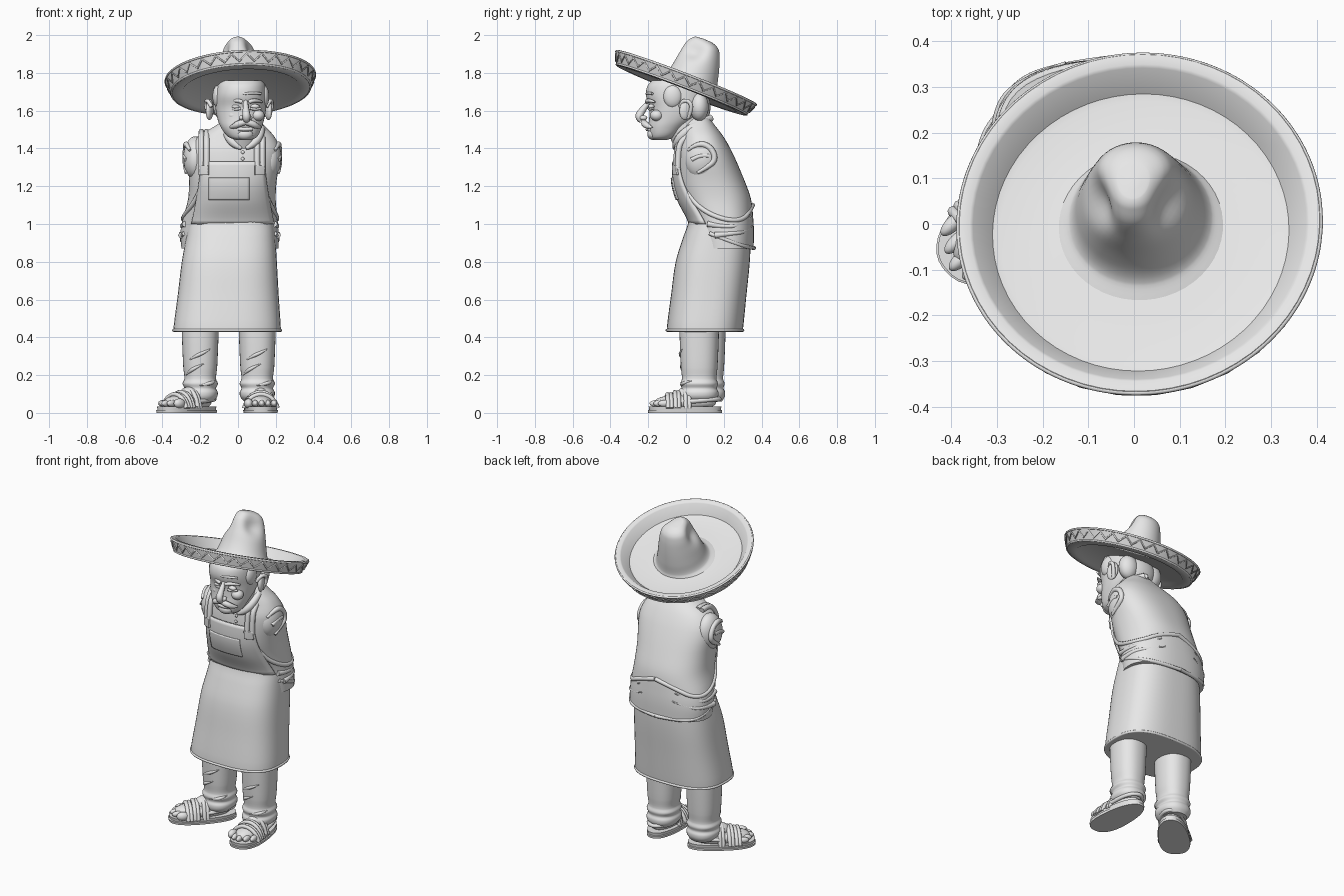
import bpy, bmesh, math
from mathutils import Matrix, Vector

if "Cube" in bpy.data.objects:
    bpy.data.objects.remove(bpy.data.objects["Cube"])

grey = bpy.data.materials.new("stone_grey")
grey.diffuse_color = (0.8, 0.8, 0.8, 1)
grey.use_nodes = True
grey.node_tree.nodes["Principled BSDF"].inputs["Base Color"].default_value = grey.diffuse_color
I = Matrix.Identity(4)


def finish(name, bm, M=I):
    bmesh.ops.recalc_face_normals(bm, faces=bm.faces)
    me = bpy.data.meshes.new(name)
    bm.to_mesh(me)
    bm.free()
    me.materials.append(grey)
    ob = bpy.data.objects.new(name, me)
    ob.matrix_world = M
    bpy.context.collection.objects.link(ob)
    return ob


def ring_at(rings, z):
    """Smooth section (cx, cy, rx, ry) at height z; rings hold z, x0, x1, y0, y1."""
    n = len(rings)
    z = min(max(z, rings[0][0]), rings[-1][0])
    i = max(k for k in range(n - 1) if rings[k][0] <= z)
    a, b = rings[i], rings[i + 1]
    p, q = rings[max(i - 1, 0)], rings[min(i + 2, n - 1)]
    h = b[0] - a[0]
    t = (z - a[0]) / h
    v = []
    for k in range(1, 5):
        m0 = (b[k] - p[k]) / (b[0] - p[0]) * h
        m1 = (q[k] - a[k]) / (q[0] - a[0]) * h
        v.append((2*t**3 - 3*t*t + 1) * a[k] + (t**3 - 2*t*t + t) * m0
                 + (3*t*t - 2*t**3) * b[k] + (t**3 - t*t) * m1)
    return (v[0] + v[1]) / 2, (v[2] + v[3]) / 2, (v[1] - v[0]) / 2, (v[3] - v[2]) / 2


def surf(rings, ang, z, p=2.4, off=0.0):
    cx, cy, rx, ry = ring_at(rings, z)
    c, s = math.cos(ang), math.sin(ang)
    f = lambda w: math.copysign(abs(w) ** (2 / p), w)
    return Vector((cx + (rx + off) * f(c), cy + (ry + off) * f(s), z))


def loft(name, rings, p=2.4, n=48, steps=4, M=I, deform=None):
    zs = [a[0] + (b[0] - a[0]) * k / steps for a, b in zip(rings, rings[1:]) for k in range(steps)]
    zs.append(rings[-1][0])
    bm = bmesh.new()
    rows = []
    for z in zs:
        pts = [surf(rings, 2 * math.pi * (j + .5) / n, z, p) for j in range(n)]
        rows.append([bm.verts.new(deform(v) if deform else v) for v in pts])
    for a, b in zip(rows, rows[1:]):
        for j in range(n):
            bm.faces.new((a[j], a[(j + 1) % n], b[(j + 1) % n], b[j]))
    bm.faces.new(rows[0][::-1])
    bm.faces.new(rows[-1])
    return finish(name, bm, M)


def ball(name, loc, r, rot=(0, 0, 0), M=I):
    bm = bmesh.new()
    R = Matrix.Rotation(rot[2], 4, 'Z') @ Matrix.Rotation(rot[1], 4, 'Y') @ Matrix.Rotation(rot[0], 4, 'X')
    bmesh.ops.create_uvsphere(bm, u_segments=24, v_segments=14, radius=1,
                              matrix=Matrix.Translation(loc) @ R @ Matrix.Diagonal((*r, 1)))
    return finish(name, bm, M)


def tube(name, pts, r, radii=None, M=I, cyclic=False, sharp=False):
    cu = bpy.data.curves.new(name, 'CURVE')
    cu.dimensions = '3D'
    cu.bevel_depth, cu.bevel_resolution, cu.use_fill_caps = r, 2, True
    sp = cu.splines.new('POLY' if sharp else 'NURBS')
    sp.points.add(len(pts) - 1)
    for i, q in enumerate(pts):
        sp.points[i].co = (*q, 1)
        sp.points[i].radius = radii[i] if radii else 1
    sp.use_cyclic_u = cyclic
    if not sharp:
        sp.order_u, sp.use_endpoint_u, sp.resolution_u = 3, True, 6
    cu.materials.append(grey)
    ob = bpy.data.objects.new(name, cu)
    ob.matrix_world = M
    bpy.context.collection.objects.link(ob)


# --- torso (shirt) and apron skirt ---
torso = [(.87, -.30, .215, .06, .358), (.95, -.305, .215, .045, .36), (1.02, -.295, .21, .025, .357),
         (1.13, -.265, .20, -.03, .345), (1.23, -.26, .205, -.055, .31), (1.38, -.262, .225, -.05, .245),
         (1.46, -.215, .195, -.03, .2), (1.52, -.12, .14, -.02, .155), (1.56, -.06, .10, 0, .125)]
skirt = [(.43, -.34, .225, -.10, .30), (.45, -.342, .227, -.102, .303), (.62, -.32, .216, -.08, .32),
         (.8, -.298, .206, -.055, .338), (.93, -.275, .197, -.015, .343), (1.0, -.265, .19, .01, .34),
         (1.06, -.24, .175, .02, .32)]
loft("shirt", torso)
loft("apron_skirt", skirt, p=2.7)
rim = [surf(skirt, 2 * math.pi * k / 40, .437, 2.7) for k in range(40)]
tube("apron_hem", rim, .008, cyclic=True)


def front(x, z, off):
    cx, cy, rx, ry = ring_at(torso, z)
    u = min(abs((x - cx) / rx), .97)
    return Vector((x, cy - ry * (1 - u ** 2.4) ** (1 / 2.4) - off, z))


def front_plate(name, x0, x1, z0, z1, off, flare=0.0):
    """Thin cloth panel following the chest."""
    bm = bmesh.new()
    N = 16
    g = []
    for i in range(N + 1):
        t = i / N
        e = flare * (1 - t) ** 1.5
        a, b = x0 - e, x1 + e
        g.append([bm.verts.new(front(a + (b - a) * j / N, z0 + (z1 - z0) * t, off)) for j in range(N + 1)])
    for i in range(N):
        for j in range(N):
            bm.faces.new((g[i][j], g[i][j + 1], g[i + 1][j + 1], g[i + 1][j]))
    m = finish(name, bm).modifiers.new("thickness", 'SOLIDIFY')
    m.thickness, m.offset = .012, 0


front_plate("apron_bib", -.195, .14, 1.0, 1.33, .012, .05)
front_plate("bib_pocket", -.155, .06, 1.13, 1.245, .019)
for sx, x in ((-1, -.18), (1, .115)):
    # straps over the shoulders, with a buckle
    for d in (-.014, .014):
        tube("apron_strap", [front(x + d, 1.29, .014), front(x + d, 1.38, .012), front(x + d, 1.44, .012),
                             (x + d, .05, 1.495), (x + d, .12, 1.485)], .016)
    front_plate("strap_buckle", x - .025, x + .025, 1.26, 1.31, .024)
    # sleeves and their folds
    cx = -.03 + sx * .195
    ball("sleeve", (cx, .09, 1.35), (.065, .095, .115), (-.2, 0, 0))
    xo = cx + sx * .05
    tube("sleeve_fold", [(xo - sx * .02, .01, 1.39), (xo, .06, 1.43), (xo, .13, 1.41), (xo + sx * .005, .16, 1.34),
                         (xo, .11, 1.30), (xo, .06, 1.27)], .015, [.5, 1, 1.1, 1, 1, .5])
    tube("sleeve_fold", [(xo, .03, 1.34), (xo + sx * .01, .08, 1.37), (xo + sx * .005, .12, 1.36)], .012)

    # sash, shirt hem and side folds wrapping to the back
    def wrap(name, path, r, radii=None):
        tube(name, [surf(torso, math.radians(a if sx > 0 else 180 - a), z, off=.002) for a, z in path], r, radii)
    wrap("apron_sash", [(-55, 1.23), (-40, 1.13), (-20, 1.06), (5, 1.02), (35, 1.02), (65, 1.07), (90, 1.10)], .013)
    wrap("shirt_hem", [(-25, .95), (0, .92), (30, .885), (60, .875), (90, .873)], .011)
    wrap("shirt_fold", [(-15, .94), (10, .95), (40, .955), (70, .99)], .012, [1.4, 1.1, .8, .3])
    wrap("shirt_fold", [(-25, 1.0), (0, .985), (30, .99), (65, 1.04)], .012, [1.3, 1, .8, .3])
    # collar flap
    tube("collar", [(.03 + sx * .012, -.062, 1.40), (.03 + sx * .05, -.055, 1.42), (.03 + sx * .09, -.02, 1.475),
                    (.03 + sx * .09, .06, 1.53), (.03, .13, 1.56)], .02, [.4, 1.2, 1.2, 1, 1])
for z in (1.38, 1.345):
    ball("shirt_button", front(.025, z, .004), (.009, .006, .009))

# --- head ---
loft("neck", [(1.40, -.06, .11, -.06, .12), (1.5, -.055, .11, -.10, .10), (1.6, -.06, .11, -.12, .09)], 2)
loft("head", [(1.445, -.01, .07, -.175, -.10), (1.46, -.05, .10, -.19, -.06), (1.51, -.09, .125, -.20, .0),
              (1.56, -.11, .14, -.195, .06), (1.62, -.12, .15, -.195, .10), (1.68, -.12, .15, -.212, .11),
              (1.73, -.11, .145, -.205, .10), (1.76, -.10, .135, -.18, .08)], 2.2)
ball("chin", (.035, -.175, 1.475), (.045, .03, .03))
tube("nose", [(.04, -.195, 1.65), (.042, -.225, 1.61), (.045, -.255, 1.567), (.045, -.235, 1.55)], .026,
     [.45, .65, .9, .7])
tube("lower_lip", [(.005, -.195, 1.503), (.04, -.213, 1.5), (.075, -.195, 1.503)], .011)
for sx in (-1, 1):
    X = lambda d: .04 + sx * d
    ball("nostril", (X(.022), -.225, 1.562), (.014, .02, .013))
    tube("moustache", [(X(0), -.225, 1.54), (X(.035), -.222, 1.532), (X(.065), -.20, 1.515), (X(.085), -.178, 1.512)],
         .019, [.8, 1, .8, .2])
    ball("cheek", (X(.065), -.155, 1.575), (.035, .035, .03))
    ball("eye", (X(.05), -.183, 1.622), (.024, .017, .013))
    tube("eyebrow", [(X(.018), -.208, 1.645), (X(.05), -.208, 1.662), (X(.09), -.165, 1.645)], .013, [.8, 1, .4])
    tube("eye_bag", [(X(.025), -.196, 1.612), (X(.05), -.196, 1.603), (X(.08), -.175, 1.612)], .007)
    tube("forehead_line", [(X(0), -.208, 1.69), (X(.04), -.206, 1.695), (X(.08), -.178, 1.69)], .007)
    x = .005 + sx * .155
    ball("ear", (x, .0, 1.605), (.018, .036, .055), (-.15, 0, sx * .35))
    tube("ear_rim", [(x - sx * .01, -.03, 1.62), (x + sx * .008, -.02, 1.655), (x + sx * .02, .02, 1.65),
                     (x + sx * .018, .033, 1.61), (x, .01, 1.56)], .011)
    ball("side_hair", (.015 + sx * .122, -.07, 1.675), (.028, .05, .06))
    ball("back_hair", (.015 + sx * .085, .07, 1.62), (.06, .05, .075))
ball("nape_hair", (.015, .085, 1.62), (.09, .045, .08))

# --- sombrero: turned brim, pinched crown, zigzag band ---
H = (Matrix.Translation((.015, -.02, 1.72)) @ Matrix.Rotation(math.radians(-3), 4, 'Y')
     @ Matrix.Rotation(math.radians(-21), 4, 'X'))
bm = bmesh.new()
prof = [(0, -.005), (.30, -.005), (.315, -.015), (.36, -.015), (.37, -.01), (.40, .058), (.395, .063), (.372, .063),
        (.365, .058), (.325, .004), (.31, 0), (.20, .003), (0, .003)]
vs = [bm.verts.new((r, 0, z)) for r, z in prof]
es = [bm.edges.new(q) for q in zip(vs, vs[1:])]
bmesh.ops.spin(bm, geom=vs + es, axis=(0, 0, 1), cent=(0, 0, 0), angle=2 * math.pi, steps=64)
bmesh.ops.remove_doubles(bm, verts=bm.verts, dist=1e-4)
finish("hat_brim", bm, H)


def pinch(v):
    for sx in (-1, 1):
        c = Vector((sx * .095 - .01, -.015, .22))
        w = math.exp(-((v - c).length / .062) ** 2)
        v = v + Vector((-sx * .035, .012, -.02)) * w
    return v


loft("hat_crown", [(0, -.185, .185, -.165, .19), (.02, -.155, .155, -.125, .18), (.08, -.135, .13, -.098, .168),
                   (.17, -.115, .11, -.082, .145), (.235, -.10, .095, -.07, .122), (.265, -.08, .075, -.052, .10),
                   (.282, -.045, .04, -.03, .06), (.285, -.01, .01, 0, .02)], 2, steps=5, M=H, deform=pinch)


def band(a, z, off):
    r = .37 + .03 * (z + .01) / .07 + off
    return r * math.cos(a), r * math.sin(a), z


tube("band_zigzag", [band(math.pi * k / 30, .008 if k % 2 else .044, .0) for k in range(60)], .006, M=H,
     cyclic=True, sharp=True)
for z in (-.008, .056):
    tube("band_edge", [band(math.pi * k / 32, z, -.002) for k in range(64)], .006, M=H, cyclic=True)

# --- trousers and sandals ---
for sx, cx, cy, foot, turn in ((-1, -.2, .105, (-.268, .03, 0), -46), (1, .102, .07, (.117, -.005, 0), 3)):
    leg = [(z, cx - w + s, cx + w + s, cy - d, cy + d) for z, w, d, s in
           ((.06, .07, .085, 0), (.085, .09, .1, 0), (.11, .093, .102, 0), (.13, .084, .094, 0), (.155, .094, .1, 0),
            (.18, .084, .092, 0), (.24, .09, .097, 0), (.4, .097, .104, 0), (.5, .1, .105, 0))]
    loft("trouser_leg", leg, 2.3, n=36)
    for z, a in ((.20, -2.6), (.28, -2.2), (.145, -1.6)):
        tube("trouser_fold", [surf(leg, a + k * .4, z + .02 * k * (1 if z > .15 else .4), 2.3) for k in range(4)],
             .01, [.2, 1, 1, .2])
    F = Matrix.Translation(foot) @ Matrix.Rotation(math.radians(turn), 4, 'Z')
    taper = lambda v: Vector((v.x * (1 - .7 * v.y), v.y, v.z))
    loft("sandal_sole", [(0, -.088, .088, -.195, .195), (.014, -.09, .09, -.197, .197), (.016, -.084, .084, -.19, .19),
                         (.034, -.087, .087, -.193, .193)], 2.4, n=40, steps=1, M=F, deform=taper)
    ball("foot", (0, .0, .055), (.072, .165, .045), M=F)
    ball("instep", (0, .05, .075), (.06, .10, .06), (-.3, 0, 0), M=F)
    for k in range(5):
        u = k - 2
        big = .026 if u * sx == -2 else .018
        ball("toe", (u * .034, -.152 + .007 * u * u + (.012 if u * sx > 0 else 0), .05),
             (big * .9, .036, big), M=F)
    for y, h, w in ((-.085, .095, .088), (-.045, .107, .084), (.01, .125, .078)):
        for d in (-.009, .009):
            tube("sandal_strap", [(-w, y + d, .025), (-w * .85, y + d, h * .75), (0, y + d, h + .012),
                                  (w * .85, y + d, h * .75), (w, y + d, .025)], .012, M=F)
    tube("heel_strap", [(-.07, .02, .06), (-.07, .13, .07), (0, .20, .075), (.07, .13, .07), (.07, .02, .06)],
         .012, M=F)

# --- smooth shading with sharp edges kept ---
meshes = [o for o in bpy.context.collection.objects if o.type == 'MESH']
for o in meshes:
    o.select_set(True)
bpy.context.view_layer.objects.active = meshes[0]
bpy.ops.object.shade_smooth_by_angle(angle=math.radians(38))
